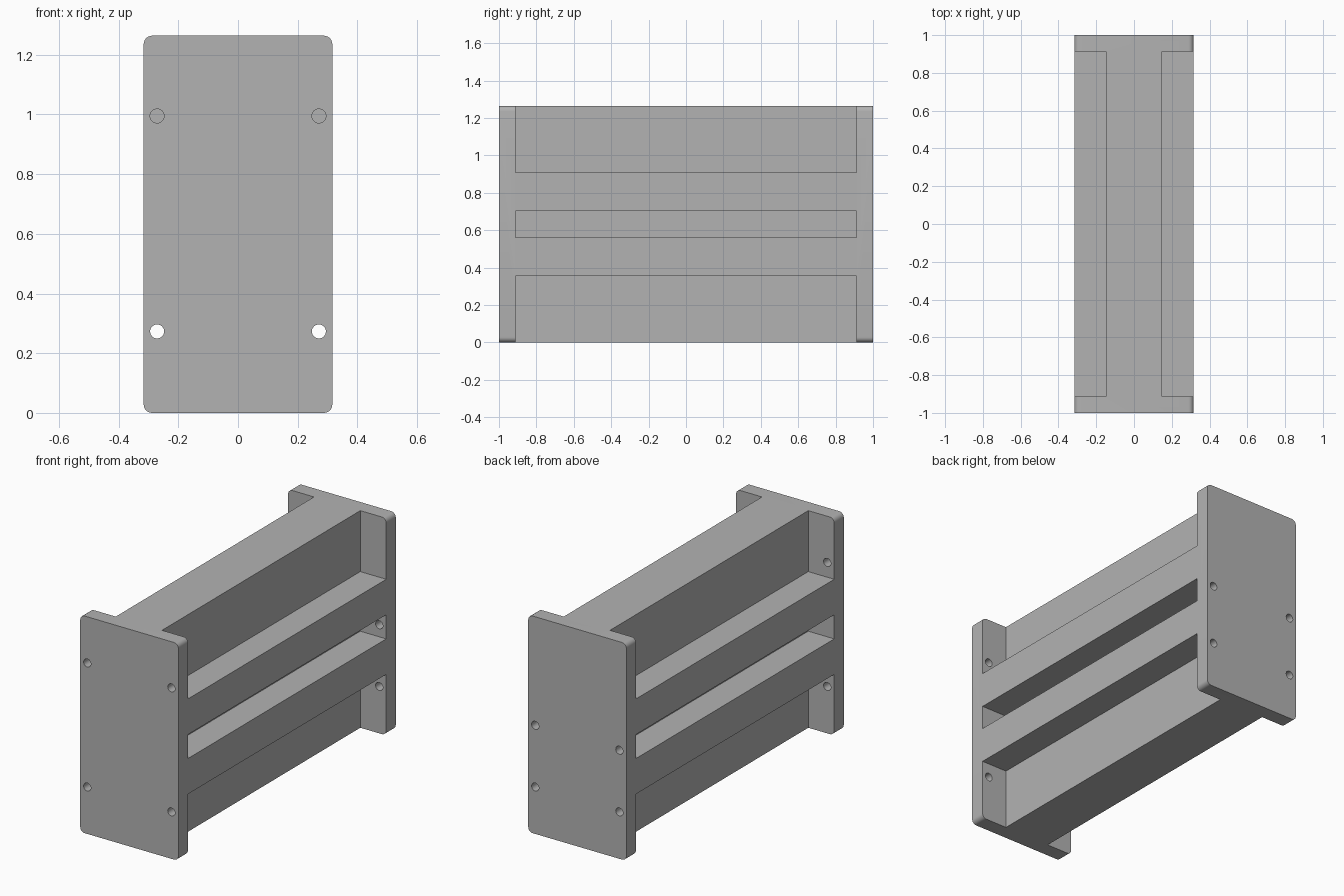
import bpy, math

cube = bpy.data.objects.get("Cube")
if cube:
    bpy.data.objects.remove(cube, do_unlink=True)

HALF_WIDTH, HALF_LENGTH, HEIGHT = 0.316, 1.0, 1.264
CORE, INNER = 0.149, 0.912          # half width of the web, inner face of the end plates
HOLE_X, HOLE_RADIUS = 0.271, 0.0235

grey = bpy.data.materials.new("plain grey")
grey.use_nodes = True
colour = (0.45, 0.45, 0.45, 1)
grey.diffuse_color = colour
grey.node_tree.nodes["Principled BSDF"].inputs["Base Color"].default_value = colour


def box(name, low, high):
    centre = [(a + b) / 2 for a, b in zip(low, high)]
    bpy.ops.mesh.primitive_cube_add(size=1, location=centre)
    obj = bpy.context.object
    obj.name = name
    obj.scale = [b - a for a, b in zip(low, high)]
    bpy.ops.object.transform_apply(location=True, rotation=False, scale=True)
    obj.data.materials.append(grey)
    return obj


def apply_modifier(obj, name):
    bpy.context.view_layer.objects.active = obj
    bpy.ops.object.modifier_apply(modifier=name)


def cut(obj, cutter):
    mod = obj.modifiers.new("cut", "BOOLEAN")
    mod.operation, mod.solver, mod.object = "DIFFERENCE", "EXACT", cutter
    apply_modifier(obj, mod.name)
    bpy.data.objects.remove(cutter, do_unlink=True)


# Solid block, with the four long edges rounded
frame = box("rack_frame", (-HALF_WIDTH, -HALF_LENGTH, 0), (HALF_WIDTH, HALF_LENGTH, HEIGHT))
weights = frame.data.attributes.new("bevel_weight_edge", "FLOAT", "EDGE")
for edge in frame.data.edges:
    a, b = (frame.data.vertices[i].co for i in edge.vertices)
    weights.data[edge.index].value = float(abs(a.y - b.y) > 1)
bevel = frame.modifiers.new("round", "BEVEL")
bevel.limit_method, bevel.width, bevel.segments = "WEIGHT", 0.028, 6
apply_modifier(frame, bevel.name)

# Open channels on both sides leave a central web and two long rails
for side in (-1, 1):
    xs = sorted((side * CORE, side * 0.5))
    for bottom, top in ((-0.1, 0.355), (0.562, 0.702), (0.909, HEIGHT + 0.1)):
        cut(frame, box("channel_cutter", (xs[0], -INNER, bottom), (xs[1], INNER, top)))

# Screw holes, with the upper pair lower on the back plate
plate_centre = (HALF_LENGTH + INNER) / 2
for y, heights in ((-plate_centre, (0.273, 0.995)), (plate_centre, (0.273, 0.632))):
    for z in heights:
        for x in (-HOLE_X, HOLE_X):
            bpy.ops.mesh.primitive_cylinder_add(
                vertices=32, radius=HOLE_RADIUS, depth=0.13,
                location=(x, y, z), rotation=(math.pi / 2, 0, 0))
            bpy.context.object.data.materials.append(grey)
            cut(frame, bpy.context.object)

bpy.ops.object.select_all(action="DESELECT")
frame.select_set(True)
bpy.context.view_layer.objects.active = frame
bpy.ops.object.shade_smooth_by_angle(angle=math.radians(30))
